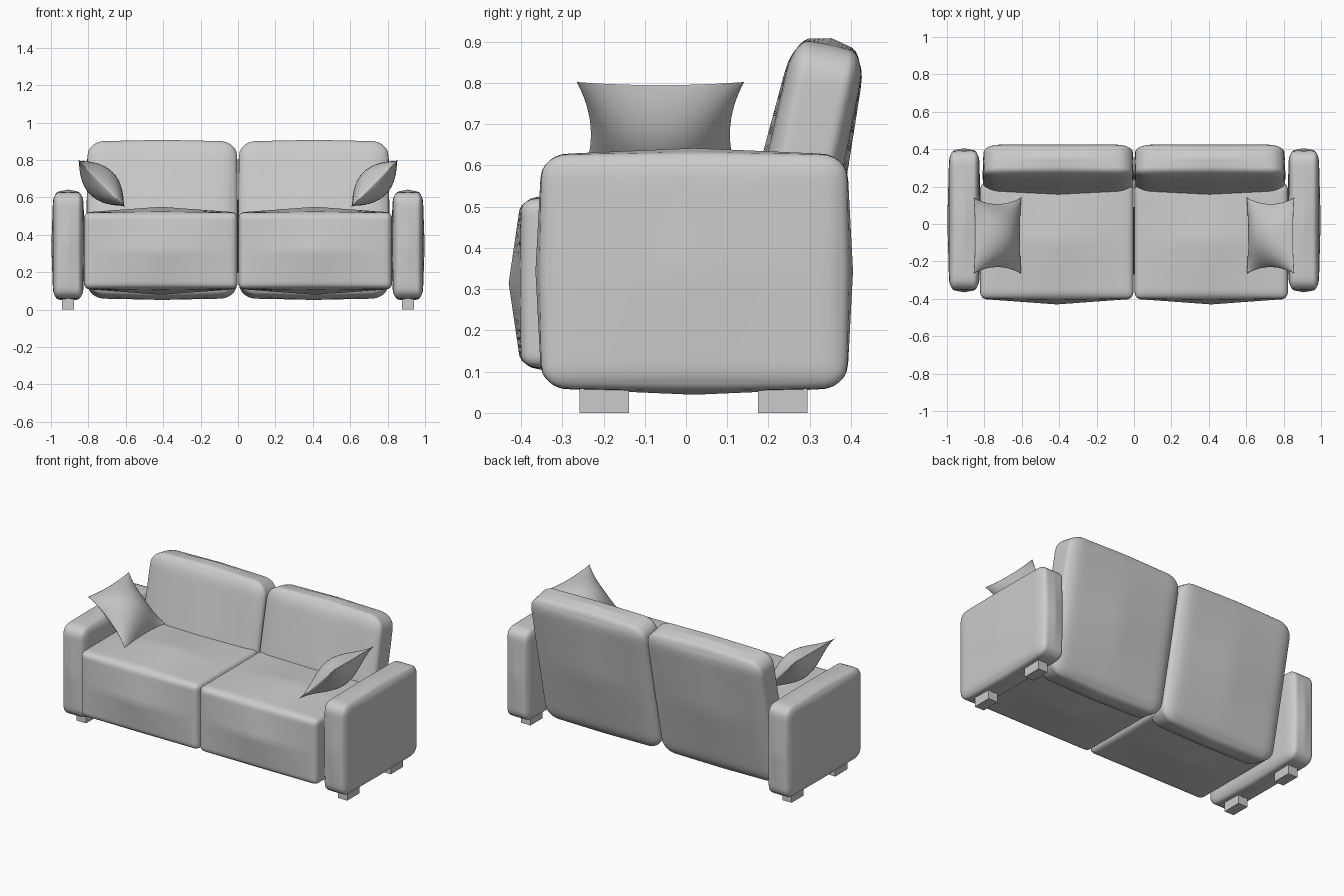
import bpy, bmesh, math
from mathutils import Vector

if "Cube" in bpy.data.objects:
    bpy.data.objects.remove(bpy.data.objects["Cube"])


def finish(name, bm, loc, rot=(0, 0, 0), smooth=True):
    bmesh.ops.recalc_face_normals(bm, faces=bm.faces)
    for f in bm.faces:
        f.smooth = smooth
    me = bpy.data.meshes.new(name)
    bm.to_mesh(me)
    bm.free()
    ob = bpy.data.objects.new(name, me)
    bpy.context.collection.objects.link(ob)
    ob.location = loc
    ob.rotation_euler = rot
    return ob


def cushion(name, loc, half, rad, bulge, rot=(0, 0, 0)):
    """Box with rounded edges and faces that swell towards their middles."""
    bm = bmesh.new()
    bmesh.ops.create_cube(bm, size=2)
    bmesh.ops.subdivide_edges(bm, edges=bm.edges[:], cuts=23, use_grid_fill=True)
    for v in bm.verts:
        u = [math.sin(c * math.pi / 2) for c in v.co]
        q = [max(-(h - r), min(h - r, c * h)) for c, h, r in zip(u, half, rad)]
        n = Vector([(c * h - k) / r for c, h, k, r in zip(u, half, q, rad)])
        if n.length > 1e-6:
            n *= max(abs(c) for c in n) / n.length
        for i in range(3):
            j, k = (i + 1) % 3, (i + 2) % 3
            swell = bulge[i] * u[i] * (1 - abs(u[j])) * (1 - abs(u[k]))
            v.co[i] = q[i] + n[i] * rad[i] + swell
    return finish(name, bm, loc, rot)


def pillow(name, loc, a, b, thick, rot):
    """Square throw pillow: two domed sheets joined on a pinched outline."""
    bm = bmesh.new()
    n = 20
    for side in (1, -1):
        rows = []
        for i in range(n + 1):
            row = []
            for j in range(n + 1):
                u = math.sin((i / n - 0.5) * math.pi)
                v = math.sin((j / n - 0.5) * math.pi)
                x = a * u * (1 - 0.06 * (1 - v * v))
                y = b * v * (1 - 0.17 * (1 - u * u))
                z = side * thick * (1 - u * u) * max(0, 1 - v * v) ** 0.8
                row.append(bm.verts.new((x, y, z)))
            rows.append(row)
        for i in range(n):
            for j in range(n):
                bm.faces.new((rows[i][j], rows[i + 1][j],
                              rows[i + 1][j + 1], rows[i][j + 1]))
    bmesh.ops.remove_doubles(bm, verts=bm.verts[:], dist=1e-5)
    return finish(name, bm, loc, rot)


def box(name, loc, size):
    bm = bmesh.new()
    bmesh.ops.create_cube(bm, size=1)
    bmesh.ops.scale(bm, vec=size, verts=bm.verts)
    return finish(name, bm, loc, smooth=False)


for s, side in ((-1, "left"), (1, "right")):
    # Armrest
    cushion(f"{side}_arm", (s * 0.908, 0.02, 0.343), (0.08, 0.37, 0.283),
            (0.03, 0.06, 0.055), (0.01, 0.015, 0.016))
    # Seat cushion
    cushion(f"{side}_seat", (s * 0.413, -0.09, 0.315), (0.41, 0.31, 0.205),
            (0.03, 0.04, 0.03), (0.004, 0.03, 0.03))
    # Leaning back cushion
    cushion(f"{side}_back", (s * 0.405, 0.262, 0.48), (0.4, 0.09, 0.418),
            (0.09, 0.04, 0.08), (0.005, 0.022, 0.02),
            (math.radians(-12), 0, 0))
    # Throw pillow tilted against the arm
    pillow(f"{side}_pillow", (s * 0.73, -0.062, 0.675), 0.18, 0.203, 0.085,
           (0, -s * math.radians(45), 0))
    # Feet under the arm
    for y, end in ((-0.198, "front"), (0.234, "rear")):
        box(f"{side}_{end}_foot", (s * 0.908, y, 0.03), (0.065, 0.12, 0.06))
